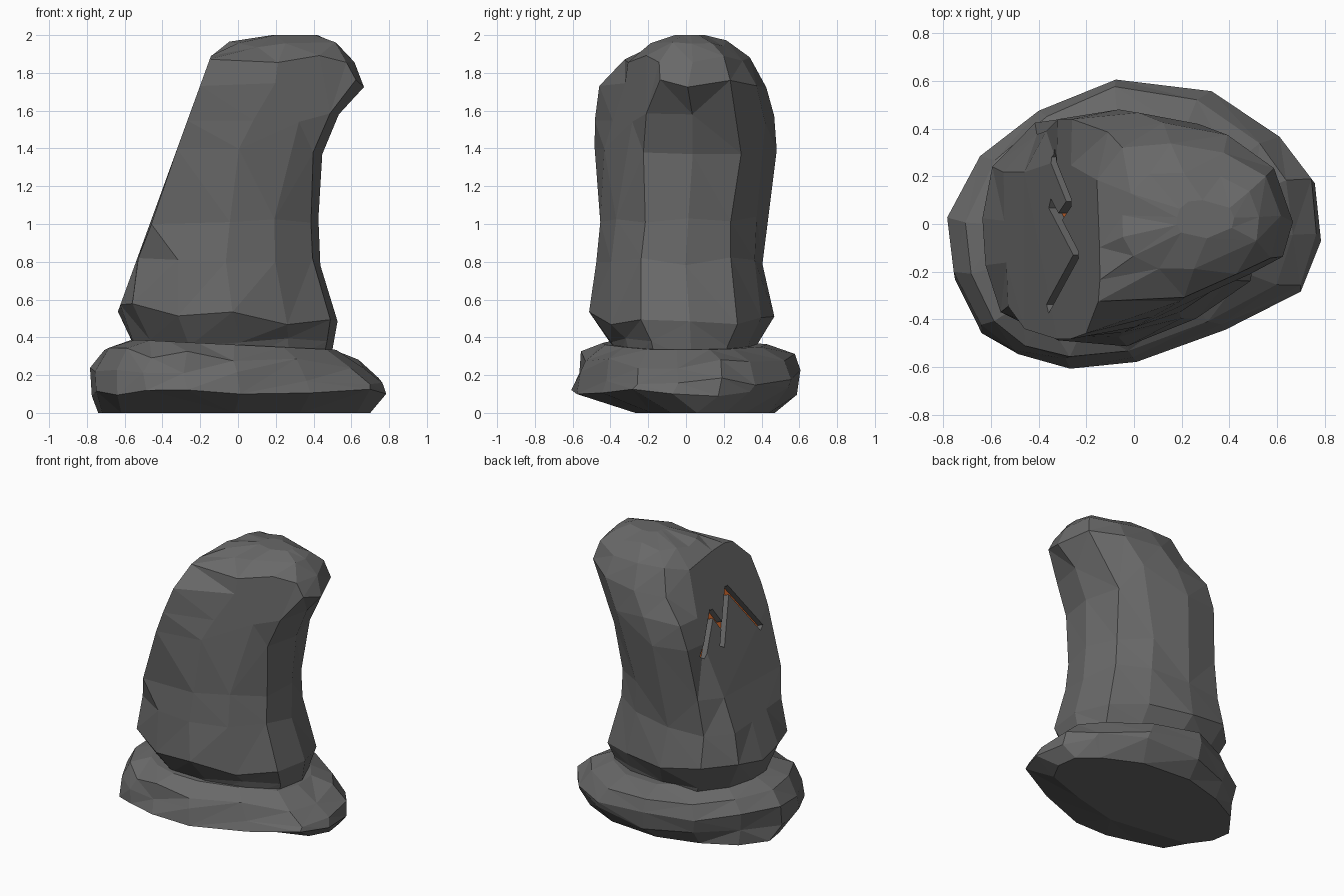
import bpy, bmesh, random
from math import radians
from mathutils import Vector, Matrix

if "Cube" in bpy.data.objects:
    bpy.data.objects.remove(bpy.data.objects["Cube"])

random.seed(4)
SLOPE = 0.364


def material(name, colour):
    mat = bpy.data.materials.new(name)
    mat.diffuse_color = (*colour, 1)
    mat.use_nodes = True
    mat.node_tree.nodes["Principled BSDF"].inputs["Base Color"].default_value = mat.diffuse_color
    return mat


rock = material("dark_rock", (0.14, 0.14, 0.14))
glow = material("orange_glow", (0.75, 0.16, 0.03))


def face_x(z):
    """x of the flat carved face at height z."""
    return -0.54 + SLOPE * (z - 0.8)


def front_y(x, z):
    """y of the broad flat face at the front right."""
    return -0.50 + 0.08 * (z - 0.58) + 0.43 * x


def finish(name, bm, mat):
    mesh = bpy.data.meshes.new(name)
    bm.to_mesh(mesh)
    bm.free()
    mesh.materials.append(mat)
    ob = bpy.data.objects.new(name, mesh)
    bpy.context.collection.objects.link(ob)
    return ob


def loft(name, outline, rings, jitter=0.0, tilt=0.0, flat=False):
    """Stack an outline scaled to (z, xmin, xmax, ymin, ymax) rings."""
    bm = bmesh.new()
    rows = []
    last = len(rings) - 1
    for i, (z, x0, x1, y0, y1) in enumerate(rings):
        row = []
        for u, v in outline:
            j = jitter if 0 < i < last else 0
            x = (x0 + x1) / 2 + u * (x1 - x0) / 2
            y = (y0 + y1) / 2 + v * (y1 - y0) / 2
            zz = z + random.uniform(-j, j) * 2
            if i > 1 and z < 0.7:
                zz -= tilt * x
            x += random.uniform(-j, j) * 0.6
            y += random.uniform(-j, j) * 0.6
            if flat:
                # square the corners of the carved face, then cut both flats
                if 0.9 < z < 1.9 and u < -0.4 and v < -0.6:
                    x -= 0.17
                if 1.2 < z < 1.6 and u < -0.55 and v > 0.5:
                    x -= 0.08
                x = max(x, face_x(zz))
                y = max(y, front_y(x, zz))
            row.append(bm.verts.new((x, y, zz)))
        rows.append(row)
    n = len(outline)
    for a, b in zip(rows, rows[1:]):
        for k in range(n):
            m = (k + 1) % n
            bm.faces.new((a[k], a[m], b[m], b[k]))
    bm.faces.new(rows[0][::-1])
    bm.faces.new(rows[-1])
    # merge nearly level facets into larger chiselled ones
    bmesh.ops.triangulate(bm, faces=bm.faces[:])
    bmesh.ops.dissolve_limit(bm, angle_limit=radians(7),
                             verts=bm.verts[:], edges=bm.edges[:])
    bmesh.ops.triangulate(bm, faces=bm.faces[:])
    bmesh.ops.recalc_face_normals(bm, faces=bm.faces[:])
    return finish(name, bm, rock)


def stroke_box(name, a, b, width, out, depth, mat):
    """Box along a carved stroke, from `out` above to `depth` below the face."""
    n = Vector((-1, 0, SLOPE)).normalized()
    p, q = (Vector((x, y, 0.8 + (x + 0.54) / SLOPE)) for x, y in (a, b))
    d = (q - p).normalized()
    s = n.cross(d)
    length = (q - p).length + width * 0.5
    c = (p + q) / 2 + n * (out - depth) / 2
    size = Matrix.Diagonal((length, width, out + depth, 1))
    rot = Matrix((d, s, n)).transposed().to_4x4()
    bm = bmesh.new()
    bmesh.ops.create_cube(bm, size=1, matrix=Matrix.Translation(c) @ rot @ size)
    bmesh.ops.recalc_face_normals(bm, faces=bm.faces[:])
    return finish(name, bm, mat)


# Base boulder
base_outline = [(1, -0.1), (0.97, 0.3), (0.8, 0.58), (0.43, 0.92), (-0.09, 1),
                (-0.5, 0.78), (-0.82, 0.46), (-1, 0), (-0.97, -0.38),
                (-0.83, -0.75), (-0.64, -0.92), (-0.36, -1), (0, -0.97),
                (0.48, -0.74), (0.9, -0.46)]
loft("base_stone", base_outline, [
    (0.00, -0.74, 0.70, -0.28, 0.47),
    (0.11, -0.77, 0.78, -0.60, 0.59),
    (0.20, -0.78, 0.77, -0.57, 0.61),
    (0.29, -0.71, 0.66, -0.55, 0.57),
    (0.36, -0.56, 0.52, -0.44, 0.43)], jitter=0.012, tilt=0.05)

# Leaning standing stone
body_outline = [(1, 0.08), (0.85, 0.6), (0.45, 0.88), (-0.1, 1), (-0.6, 0.93),
                (-0.9, 0.55), (-1, 0.1), (-1, -0.3), (-0.85, -0.7),
                (-0.45, -0.97), (0.05, -1), (0.55, -0.8), (0.92, -0.45)]
stone = loft("standing_stone", body_outline, [
    (0.28, -0.50, 0.49, -0.36, 0.36),
    (0.37, -0.55, 0.51, -0.40, 0.38),
    (0.51, -0.65, 0.53, -0.51, 0.46),
    (0.80, -0.61, 0.44, -0.48, 0.41),
    (1.02, -0.56, 0.42, -0.46, 0.42),
    (1.38, -0.48, 0.44, -0.49, 0.48),
    (1.56, -0.41, 0.53, -0.49, 0.47),
    (1.74, -0.31, 0.66, -0.48, 0.42),
    (1.88, -0.22, 0.61, -0.33, 0.34),
    (1.96, -0.05, 0.53, -0.19, 0.22),
    (2.00, 0.18, 0.42, -0.06, 0.10)], jitter=0.013, tilt=0.08, flat=True)

# Carved zigzag grooves with a glowing floor
strokes = [((-0.35, 0.29), (-0.27, 0.09)), ((-0.27, 0.09), (-0.31, 0.03)),
           ((-0.35, 0.08), (-0.24, -0.13)), ((-0.24, -0.13), (-0.36, -0.35))]
bpy.context.view_layer.objects.active = stone
for i, (a, b) in enumerate(strokes):
    cutter = stroke_box("groove_cutter", a, b, 0.046, 0.05, 0.06, rock)
    cutter.hide_render = True
    mod = stone.modifiers.new("groove", 'BOOLEAN')
    mod.operation = 'DIFFERENCE'
    mod.solver = 'EXACT'
    mod.object = cutter
    bpy.ops.object.modifier_apply(modifier=mod.name)
    bpy.data.objects.remove(cutter)
    stroke_box(f"groove_floor_{i + 1}", a, b, 0.046, -0.046, 0.065, glow)
